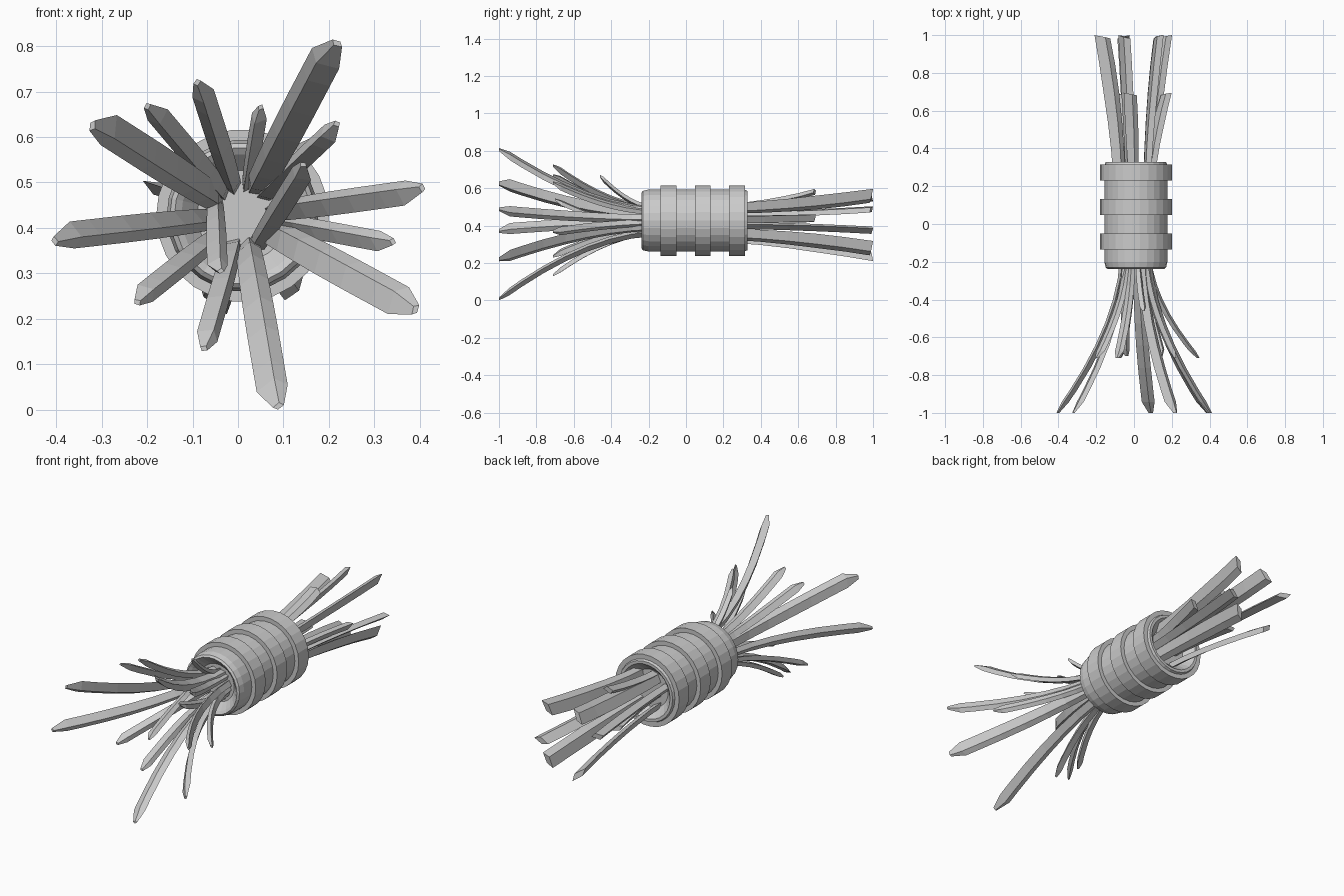
import bpy, bmesh, math
from mathutils import Vector

if "Cube" in bpy.data.objects:
    bpy.data.objects.remove(bpy.data.objects["Cube"])

CX, CZ = 0.01, 0.427          # axis of the bundle, running along y


def finish(bm, name):
    bmesh.ops.recalc_face_normals(bm, faces=bm.faces)
    me = bpy.data.meshes.new(name)
    bm.to_mesh(me)
    bm.free()
    ob = bpy.data.objects.new(name, me)
    bpy.context.collection.objects.link(ob)
    return ob


def lathe(name, profile, closed, seg=26):
    """Revolve (radius, y) points around the bundle axis."""
    bm = bmesh.new()
    rings = []
    for r, y in profile:
        rings.append([bm.verts.new((CX + r * math.cos(2 * math.pi * i / seg), y,
                                    CZ + r * math.sin(2 * math.pi * i / seg)))
                      for i in range(seg)])
    pairs = list(zip(rings, rings[1:]))
    if closed:
        pairs.append((rings[-1], rings[0]))
    else:
        bm.faces.new(rings[0])
        bm.faces.new(rings[-1])
    for a, b in pairs:
        for i in range(seg):
            j = (i + 1) % seg
            bm.faces.new((a[i], a[j], b[j], b[i]))
    return finish(bm, name)


def blade(name, base, tip, width, thick, power, pointed, roll=0.0, steps=7, lean=0.15):
    """Curved blade with a flattened diamond section."""
    base, tip = Vector(base), Vector(tip)
    d = tip - base
    out = Vector((d.x, 0, d.z)).normalized()
    side = Vector((-out.z, 0, out.x))
    c, s = math.cos(roll), math.sin(roll)
    out, side = out * c - side * s, side * c + out * s
    ts = [i / steps for i in range(steps)] + ([0.93, 1.0] if pointed else [1.0])
    bm = bmesh.new()
    rings = []
    for t in ts:
        f = t ** power
        p = Vector((base.x + d.x * f, base.y + d.y * t, base.z + d.z * f))
        w = width * (0.75 + 0.25 * min(1, t * 1.6)) / 2
        h = thick / 2
        skew = 0
        if pointed and t == 1.0:
            w, h, skew = w * 0.35, h * 0.4, lean * width
        section = [(-w, 0), (-0.25 * w, h), (w, 0.2 * h), (0.3 * w, -h)]
        # blunt ends are cut on a slant
        slant = 0.2 if not pointed and t == 1.0 else 0
        rings.append([bm.verts.new(p + side * (u + skew) + out * v
                                   + Vector((0, slant * (u - w), 0)))
                      for u, v in section])
    for a, b in zip(rings, rings[1:]):
        for i in range(4):
            j = (i + 1) % 4
            bm.faces.new((a[i], a[j], b[j], b[i]))
    bm.faces.new(rings[0])
    bm.faces.new(rings[-1])
    return finish(bm, name)


# Wrapping sleeve with chamfered rims and shallow recessed ends
lathe("sleeve", [(0.10, -0.19), (0.135, -0.228), (0.15, -0.238), (0.16, -0.23),
                 (0.167, -0.20), (0.167, 0.31), (0.16, 0.328), (0.145, 0.328),
                 (0.135, 0.318), (0.10, 0.28)], closed=False)

# Three raised bands
for n, y0 in enumerate((-0.135, 0.047, 0.23)):
    lathe(f"band_{n}", [(0.15, y0), (0.19, y0), (0.19, y0 + 0.085),
                        (0.15, y0 + 0.085)], closed=True)

# Long, medium and short splayed front blades: tip x, tip z, tip y, width, lean
front = [(0.212, 0.81, -1.0, 0.075, -0.1), (-0.315, 0.635, -1.0, 0.075, 0.15),
         (0.405, 0.482, -1.0, 0.055, 0.1), (-0.405, 0.38, -1.0, 0.06, 0.15),
         (0.39, 0.22, -1.0, 0.075, 0.0), (0.082, 0.006, -1.0, 0.07, 0.1),
         (-0.195, 0.67, -0.71, 0.05, 0.1), (-0.085, 0.722, -0.71, 0.05, 0.1),
         (0.22, 0.625, -0.71, 0.045, 0.1), (0.34, 0.365, -0.71, 0.045, 0.1),
         (-0.075, 0.135, -0.71, 0.05, 0.0), (-0.225, 0.24, -0.71, 0.05, 0.1),
         (0.05, 0.665, -0.46, 0.035, 0.0)]
for n, (x, z, y, w, lean) in enumerate(front):
    d = Vector((x - CX, 0, z - CZ)).normalized() * 0.066
    blade(f"front_blade_{n}", (CX + d.x, -0.17, CZ + d.z), (x, y, z),
          w, 0.036, 1.75, True, 0.12 * (-1) ** n, lean=lean)

# Inner front blades that cross the bundle
blade("inner_blade_0", (-0.05, -0.17, 0.46), (-0.045, -0.70, 0.305), 0.045, 0.03, 1.4, True)
blade("inner_blade_1", (0.04, -0.17, 0.36), (0.15, -0.70, 0.535), 0.05, 0.03, 1.4, True)

# Blunt back blades: tip x, tip z, tip y, width, roll
back = [(-0.168, 0.485, 1.0, 0.09, 1.6), (-0.055, 0.25, 1.0, 0.10, 0.5),
        (-0.05, 0.56, 1.0, 0.09, -0.4), (0.165, 0.375, 1.0, 0.075, 0.9),
        (0.125, 0.28, 1.0, 0.09, -0.4), (0.17, 0.44, 0.695, 0.07, 1.0),
        (-0.02, 0.58, 0.695, 0.07, 0.3), (-0.07, 0.39, 0.695, 0.07, -0.7),
        (0.13, 0.56, 1.0, 0.09, 1.4)]
for n, (x, z, y, w, roll) in enumerate(back):
    blade(f"back_blade_{n}", (CX + (x - CX) * 0.5, 0.24, CZ + (z - CZ) * 0.5),
          (x, y, z), w, 0.034, 1.5, False, roll, 5)
